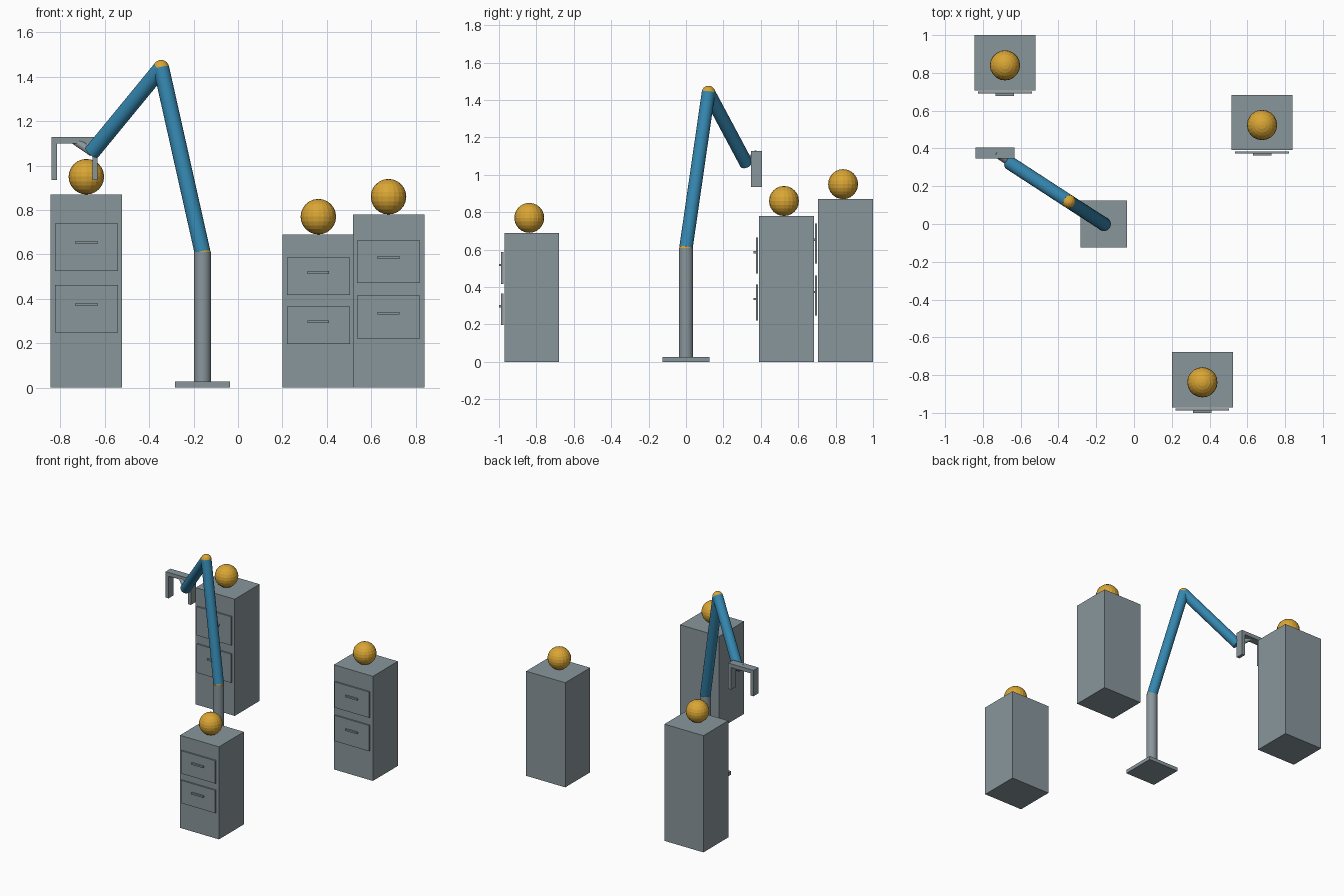
import bpy
from mathutils import Vector

if "Cube" in bpy.data.objects:
    bpy.data.objects.remove(bpy.data.objects["Cube"])


def material(name, rgb):
    m = bpy.data.materials.new(name)
    m.diffuse_color = (*rgb, 1.0)
    m.use_nodes = True
    m.node_tree.nodes["Principled BSDF"].inputs["Base Color"].default_value = m.diffuse_color
    return m


GREY = material("slate grey", (0.25, 0.305, 0.33))
BLUE = material("steel blue", (0.035, 0.24, 0.43))
GOLD = material("golden orange", (0.70, 0.38, 0.035))


def finish(name, mat, smooth=False):
    ob = bpy.context.object
    ob.name = name
    ob.data.materials.append(mat)
    if smooth:
        bpy.ops.object.shade_smooth_by_angle()
    return ob


def box(name, x, y, z, mat=GREY):
    """Box from (min, max) pairs on each axis."""
    bpy.ops.mesh.primitive_cube_add(size=1, location=[sum(p) / 2 for p in (x, y, z)])
    bpy.context.object.scale = [p[1] - p[0] for p in (x, y, z)]
    bpy.ops.object.transform_apply(location=False, rotation=False, scale=True)
    return finish(name, mat)


def rod(name, start, end, radius, mat):
    """Cylinder between two points."""
    a, b = Vector(start), Vector(end)
    bpy.ops.mesh.primitive_cylinder_add(vertices=24, radius=radius, depth=(b - a).length,
                                        location=(a + b) / 2)
    bpy.context.object.rotation_euler = (b - a).to_track_quat('Z', 'Y').to_euler()
    return finish(name, mat, True)


def ball(name, centre, radius):
    bpy.ops.mesh.primitive_uv_sphere_add(segments=20, ring_count=12, radius=radius,
                                         location=centre)
    return finish(name, GOLD)


def cabinet(name, x, y, h):
    """Cabinet with two drawers, handles and a ball on top."""
    box(name + "_body", (x - 0.161, x + 0.161), (y - 0.133, y + 0.16), (0, h))
    for i, (drawer, handle) in enumerate(((0.408, 0.43), (0.728, 0.751))):
        zd, zh = drawer * h, handle * h
        box(f"{name}_drawer_{i}", (x - 0.142, x + 0.142), (y - 0.15, y - 0.139),
            (zd - 0.123 * h, zd + 0.123 * h))
        box(f"{name}_handle_{i}", (x - 0.049, x + 0.049), (y - 0.162, y - 0.15),
            (zh - 0.006, zh + 0.006))
    ball(name + "_ball", (x, y, h + 0.08), 0.08)


# Three cabinets of different heights
cabinet("tall_cabinet", -0.683, 0.84, 0.87)
cabinet("middle_cabinet", 0.678, 0.524, 0.78)
cabinet("short_cabinet", 0.362, -0.838, 0.69)

# Arm: foot, column, two links and their joints
shoulder = (-0.16, 0, 0.61)
elbow = (-0.346, 0.12, 1.44)
wrist = (-0.658, 0.323, 1.06)
box("foot_plate", (-0.284, -0.036), (-0.125, 0.125), (0, 0.027))
rod("column", (-0.16, 0, 0.027), shoulder, 0.038, GREY)
ball("shoulder_joint", shoulder, 0.036)
rod("upper_arm", shoulder, elbow, 0.036, BLUE)
ball("elbow_joint", elbow, 0.036)
rod("forearm", elbow, wrist, 0.036, BLUE)

# Gripper: connector, bar and two fingers
rod("wrist_connector", wrist, (-0.737, 0.376, 1.114), 0.018, GREY)
box("gripper_bar", (-0.84, -0.632), (0.347, 0.405), (1.1, 1.128))
for side, x in (("left", -0.84), ("right", -0.656)):
    box(f"gripper_finger_{side}", (x, x + 0.024), (0.347, 0.405), (0.935, 1.1))
